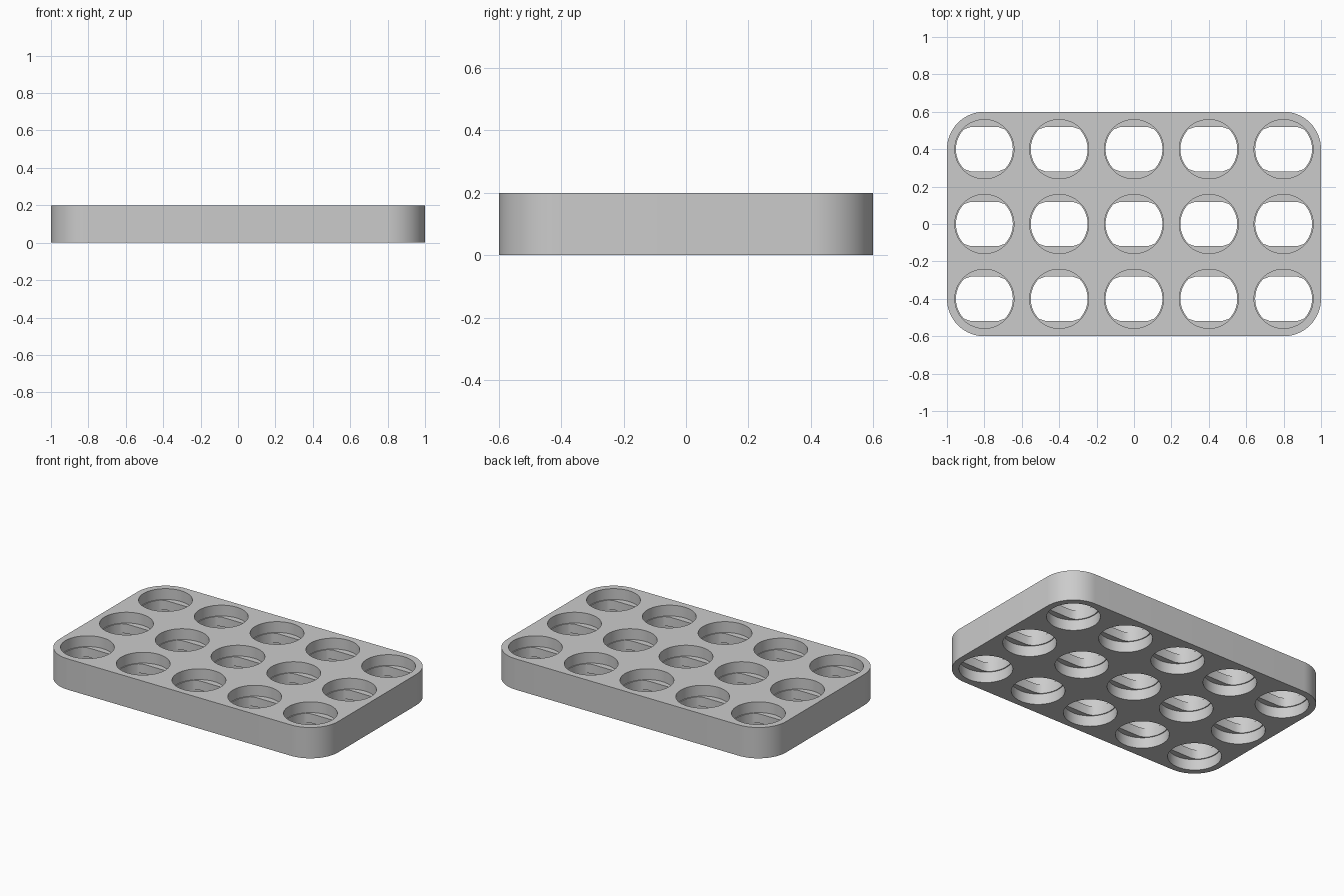
import bpy, bmesh, math

if "Cube" in bpy.data.objects:
    bpy.data.objects.remove(bpy.data.objects["Cube"], do_unlink=True)

HEIGHT, PITCH = 0.2, 0.4
LIP_LOW, LIP_HIGH = 0.07, 0.13
POCKET_R, OPEN_R = 0.158, 0.152
CENTRES = [(i * PITCH, j * PITCH) for i in range(-2, 3) for j in range(-1, 2)]

grey = bpy.data.materials.new("light grey plastic")
grey.use_nodes = True
colour = (0.6, 0.6, 0.6, 1)
grey.diffuse_color = colour
grey.node_tree.nodes["Principled BSDF"].inputs["Base Color"].default_value = colour


def arc(radius, start, end, steps, cx=0, cy=0):
    angles = [start + (end - start) * k / steps for k in range(steps + 1)]
    return [(cx + radius * math.cos(a), cy + radius * math.sin(a)) for a in angles]


def prisms(name, outline, low, high, centres):
    """Extrude one outline upwards at every centre."""
    bm = bmesh.new()
    for cx, cy in centres:
        face = bm.faces.new([bm.verts.new((cx + x, cy + y, low)) for x, y in outline])
        top = bmesh.ops.extrude_face_region(bm, geom=[face])["geom"]
        verts = [v for v in top if isinstance(v, bmesh.types.BMVert)]
        bmesh.ops.translate(bm, verts=verts, vec=(0, 0, high - low))
    bmesh.ops.recalc_face_normals(bm, faces=bm.faces)
    mesh = bpy.data.meshes.new(name)
    bm.to_mesh(mesh)
    bm.free()
    mesh.materials.append(grey)
    obj = bpy.data.objects.new(name, mesh)
    bpy.context.collection.objects.link(obj)
    return obj


# Rounded slab
quarter = math.pi / 2
slab = []
for k, (sx, sy) in enumerate([(1, 1), (-1, 1), (-1, -1), (1, -1)]):
    slab += arc(0.2, k * quarter, (k + 1) * quarter, 16, sx * 0.8, sy * 0.4)
tray = prisms("tray", slab, 0, HEIGHT, [(0, 0)])

# Round pockets above and below the middle lip
circle = arc(POCKET_R, 0, 2 * math.pi, 64)[:-1]
upper = prisms("upper_pocket_cutter", circle, LIP_HIGH, HEIGHT + 0.1, CENTRES)
lower = prisms("lower_pocket_cutter", circle, -0.1, LIP_LOW, CENTRES)

# Lip opening: round sides, nearly straight front and back
bend = math.asin(0.106 / OPEN_R)
side = arc(OPEN_R, -bend, bend, 20) + [(0.075, 0.118)]
side = [(0.075, -0.118)] + side
opening = side + [(-x, -y) for x, y in side]
middle = prisms("lip_opening_cutter", opening, LIP_LOW - 0.02, LIP_HIGH + 0.02, CENTRES)

# Cut the holes
bpy.context.view_layer.objects.active = tray
for cutter in (upper, lower, middle):
    cutter.hide_render = True
    mod = tray.modifiers.new(cutter.name, "BOOLEAN")
    mod.operation, mod.solver, mod.object = "DIFFERENCE", "EXACT", cutter
    bpy.ops.object.modifier_apply(modifier=mod.name)
    bpy.data.objects.remove(cutter, do_unlink=True)

bpy.ops.object.select_all(action="DESELECT")
tray.select_set(True)
bpy.ops.object.shade_smooth_by_angle(angle=math.radians(30))
